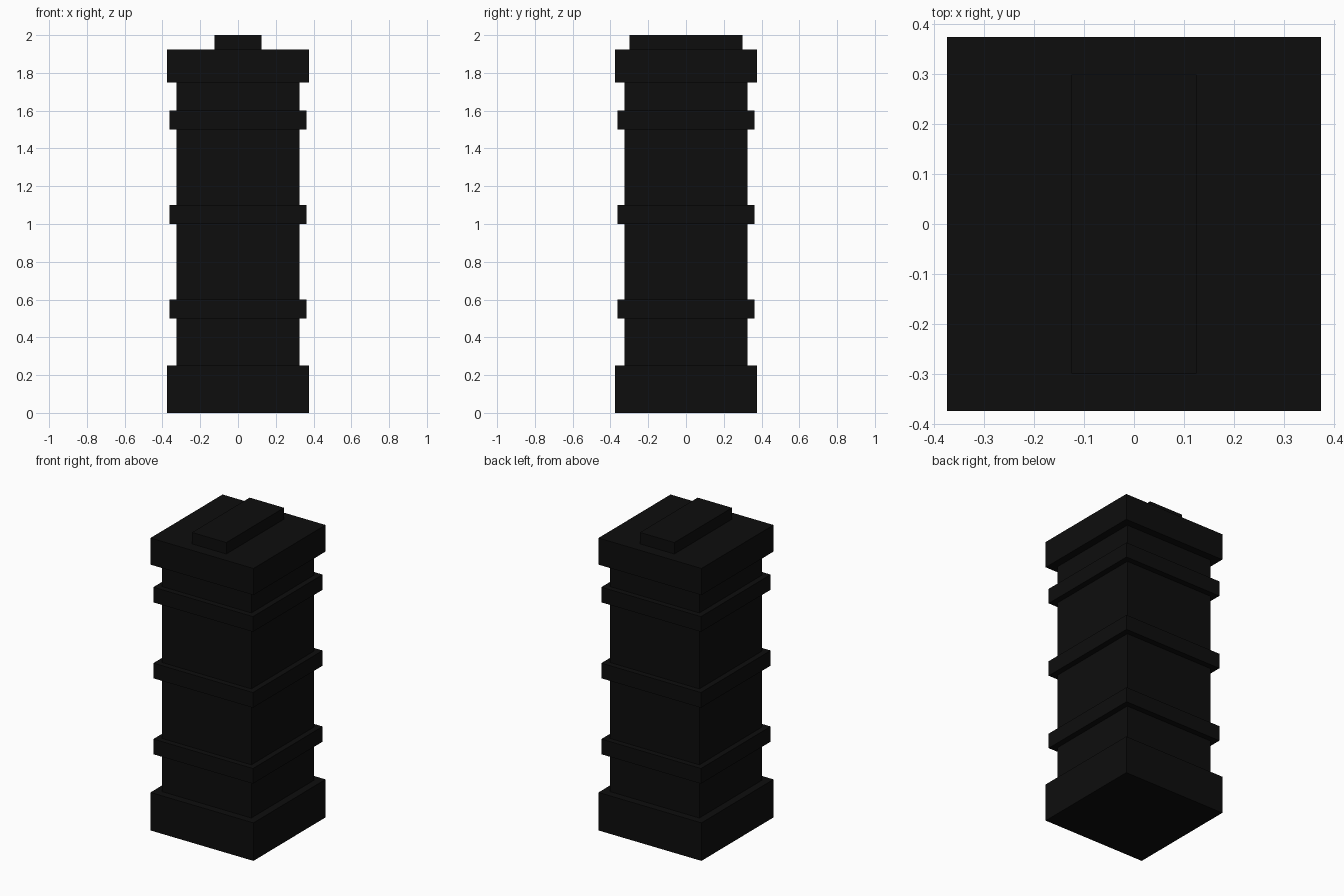
import bpy
import bmesh
from mathutils import Matrix

default = bpy.data.objects.get("Cube")
if default:
    bpy.data.objects.remove(default, do_unlink=True)

# Single near-black material
black = bpy.data.materials.new("matte_black")
black.use_nodes = True
colour = (0.004, 0.004, 0.004, 1.0)
black.diffuse_color = colour
black.node_tree.nodes["Principled BSDF"].inputs["Base Color"].default_value = colour


def block(name, half_x, half_y, bottom, top):
    """Flat-sided box centred on the vertical axis."""
    bm = bmesh.new()
    bmesh.ops.create_cube(bm, size=1.0)
    size = Matrix.Diagonal((2 * half_x, 2 * half_y, top - bottom, 1.0))
    place = Matrix.Translation((0, 0, (bottom + top) / 2))
    bm.transform(place @ size)
    mesh = bpy.data.meshes.new(name)
    bm.to_mesh(mesh)
    bm.free()
    mesh.materials.append(black)
    obj = bpy.data.objects.new(name, mesh)
    bpy.context.collection.objects.link(obj)
    return obj


# Base, shaft and cap
block("base", 0.375, 0.375, 0.0, 0.25)
block("shaft", 0.325, 0.325, 0.25, 1.75)
block("cap", 0.375, 0.375, 1.75, 1.925)

# Raised bar on the cap
block("top_bar", 0.125, 0.3, 1.925, 2.0)

# Three bands around the shaft
for label, bottom in (("lower", 0.5), ("middle", 1.0), ("upper", 1.5)):
    block(label + "_band", 0.3625, 0.3625, bottom, bottom + 0.1)
